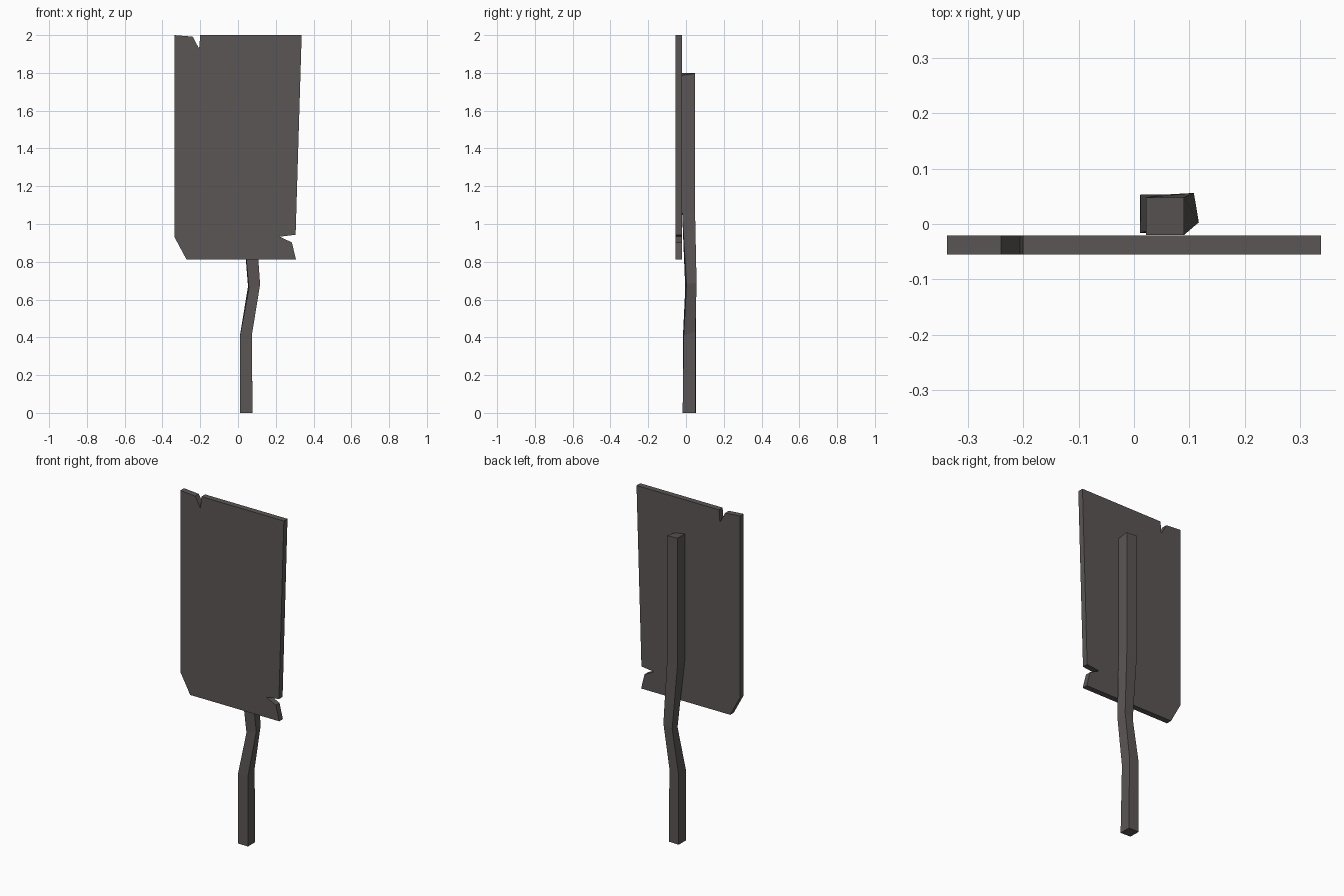
import bpy, bmesh

mat = bpy.data.materials.new("weathered dark grey")
mat.diffuse_color = (0.107, 0.093, 0.092, 1)


def make_loft(name, rings):
    """Join equal-sized point rings with side faces and end caps."""
    bm = bmesh.new()
    loops = [[bm.verts.new(p) for p in ring] for ring in rings]
    n = len(loops[0])
    for a, b in zip(loops, loops[1:]):
        for i in range(n):
            j = (i + 1) % n
            bm.faces.new((a[i], a[j], b[j], b[i]))
    bm.faces.new(loops[0][::-1])
    bm.faces.new(loops[-1])
    bmesh.ops.recalc_face_normals(bm, faces=bm.faces)
    me = bpy.data.meshes.new(name)
    bm.to_mesh(me)
    bm.free()
    me.materials.append(mat)
    ob = bpy.data.objects.new(name, me)
    bpy.context.collection.objects.link(ob)
    return ob


# Notched, chipped sign board (x, z outline)
outline = [(-0.337, 2.0), (-0.24, 1.992), (-0.206, 1.928), (-0.20, 2.0),
           (0.337, 2.0), (0.305, 0.943), (0.222, 0.933), (0.285, 0.902),
           (0.307, 0.813), (-0.273, 0.813), (-0.337, 0.932)]
make_loft("sign_board", [[(x, y, z) for x, z in outline] for y in (-0.055, -0.021)])

# Bent, slightly twisted post: corners front-left, front-right, back-right, back-left
make_loft("bent_post", [
    [(0.011, -0.016, 0), (0.077, -0.018, 0), (0.077, 0.05, 0), (0.011, 0.052, 0)],
    [(0.011, -0.016, 0.41), (0.073, -0.012, 0.41), (0.073, 0.05, 0.43), (0.012, 0.053, 0.42)],
    [(0.058, -0.004, 0.66), (0.117, 0.003, 0.68), (0.108, 0.056, 0.69), (0.053, 0.053, 0.67)],
    [(0.022, -0.02, 1.05), (0.09, -0.02, 1.06), (0.09, 0.048, 1.06), (0.022, 0.048, 1.05)],
    [(0.022, -0.02, 1.80), (0.09, -0.02, 1.787), (0.09, 0.048, 1.797), (0.022, 0.048, 1.80)],
])
